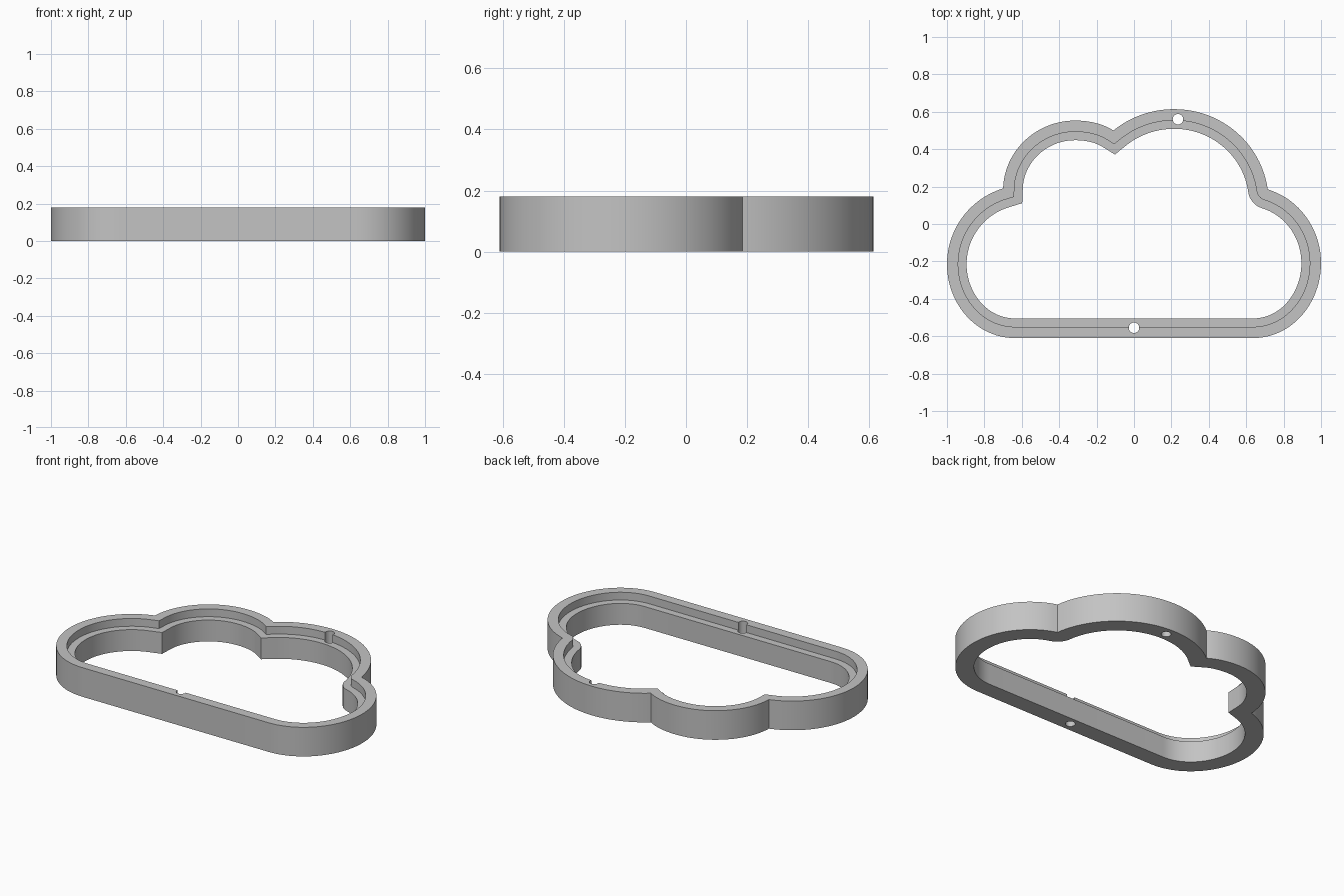
import bpy, bmesh
from math import radians, sin, cos, tan, atan2
from mathutils import Vector

if "Cube" in bpy.data.objects:
    bpy.data.objects.remove(bpy.data.objects["Cube"], do_unlink=True)

HEIGHT, LEDGE, RIM, WALL = 0.18, 0.132, 0.06, 0.105
HOLE_RADIUS, STEPS = 0.028, 24

grey = bpy.data.materials.new("plain grey")
grey.use_nodes = True
colour = (0.55, 0.55, 0.55, 1)
grey.diffuse_color = colour
grey.node_tree.nodes["Principled BSDF"].inputs["Base Color"].default_value = colour

# Cloud outline, clockwise: x, y, arriving heading, leaving heading (degrees)
knots = [
    (0.635, -0.61, 180, 180),
    (-0.635, -0.61, 180, 180),
    (-1, -0.215, 90, 90),
    (-0.70, 0.19, 17, 88),
    (-0.315, 0.553, 0, 0),
    (-0.11, 0.50, -32, 39),
    (0.215, 0.614, 0, 0),
    (0.715, 0.185, -82, -17),
    (1, -0.21, -90, -90),
]
ROUNDED_KNOT = 7


def heading(degrees):
    a = radians(degrees)
    return Vector((cos(a), sin(a)))


def arc(start, end):
    """Sample one lobe, giving a point and its heading at each step."""
    p, q = Vector(start[:2]), Vector(end[:2])
    turn = abs((start[3] - end[2] + 180) % 360 - 180)
    chord, t = (q - p).length, radians(turn)
    reach = chord / 3 if turn < 1 else chord * 2 / 3 * tan(t / 4) / sin(t / 2)
    a, b = p + heading(start[3]) * reach, q - heading(end[2]) * reach
    count = 1 if turn < 1 else STEPS
    for i in range(1, count):
        u = i / count
        v = 1 - u
        point = p * v**3 + a * 3 * v * v * u + b * 3 * v * u * u + q * u**3
        d = (a - p) * v * v + (b - a) * 2 * u * v + (q - b) * u * u
        yield point, atan2(d.y, d.x), 1


# Outline samples: point, heading, mitre stretch
samples = []
for i, knot in enumerate(knots):
    point, arrive, leave = Vector(knot[:2]), knot[2], knot[3]
    if i == ROUNDED_KNOT:
        for k in range(9):
            samples.append((point, radians(arrive + (leave - arrive) * k / 8), 1))
    else:
        half = radians(leave - arrive) / 2
        samples.append((point, radians(arrive) + half, 1 / cos(half)))
    samples.extend(arc(knot, knots[(i + 1) % len(knots)]))

# Stepped wall section swept round the outline
section = [(0, 0), (0, HEIGHT), (RIM, HEIGHT), (RIM, LEDGE), (WALL, LEDGE), (WALL, 0)]
bm = bmesh.new()
loops = []
for inset, z in section:
    loop = []
    for point, a, stretch in samples:
        p = point + Vector((sin(a), -cos(a))) * inset * stretch
        loop.append(bm.verts.new((p.x, p.y, z)))
    loops.append(loop)
for j, low in enumerate(loops):
    high = loops[(j + 1) % len(loops)]
    for i in range(len(samples)):
        n = (i + 1) % len(samples)
        bm.faces.new((low[i], low[n], high[n], high[i]))
bmesh.ops.remove_doubles(bm, verts=bm.verts, dist=0.0001)
bmesh.ops.recalc_face_normals(bm, faces=bm.faces)
mesh = bpy.data.meshes.new("cloud_frame")
bm.to_mesh(mesh)
bm.free()
mesh.materials.append(grey)
frame = bpy.data.objects.new("cloud_frame", mesh)
bpy.context.collection.objects.link(frame)

# Cable holes through the wall at front and back
for name, x, y in (("front_hole", 0, -0.555), ("back_hole", 0.235, 0.56)):
    bpy.ops.mesh.primitive_cylinder_add(vertices=32, radius=HOLE_RADIUS, depth=1, location=(x, y, 0))
    cutter = bpy.context.object
    cutter.name = name + "_cutter"
    cutter.hide_render = True
    cutter.data.materials.append(grey)
    cut = frame.modifiers.new(name, "BOOLEAN")
    cut.operation, cut.solver, cut.object = "DIFFERENCE", "EXACT", cutter
    bpy.ops.object.select_all(action="DESELECT")
    frame.select_set(True)
    bpy.context.view_layer.objects.active = frame
    bpy.ops.object.modifier_apply(modifier=name)
    bpy.data.objects.remove(cutter, do_unlink=True)

bpy.ops.object.shade_smooth_by_angle(angle=radians(30))
